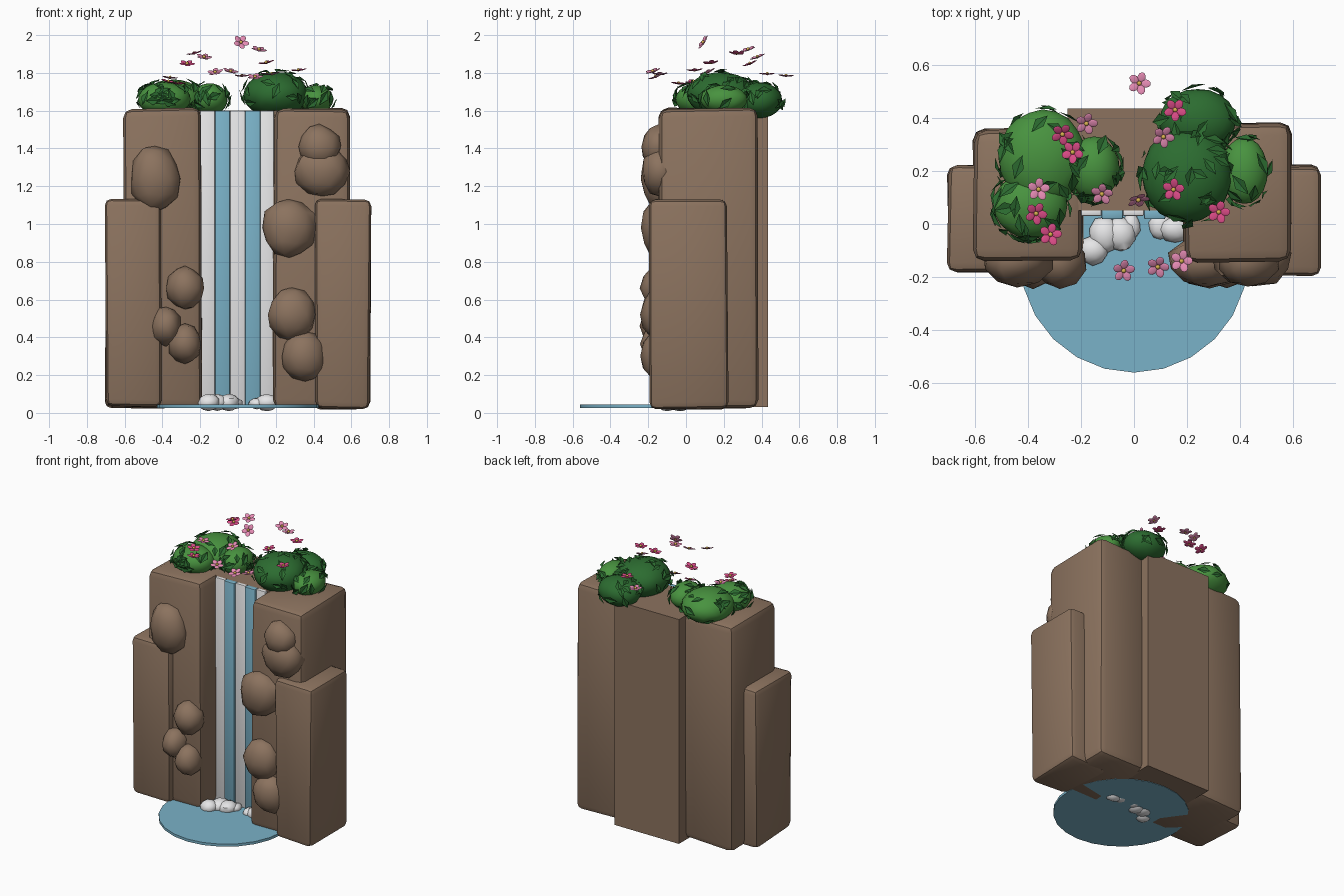
import bpy, bmesh, math, random
from mathutils import Vector, Matrix, Euler

if "Cube" in bpy.data.objects:
    bpy.data.objects.remove(bpy.data.objects["Cube"])

random.seed(7)


def material(name, r, g, b):
    m = bpy.data.materials.new(name)
    m.diffuse_color = (r, g, b, 1)
    m.use_nodes = True
    m.node_tree.nodes["Principled BSDF"].inputs["Base Color"].default_value = m.diffuse_color
    return m


ROCK = material("rock brown", 0.262, 0.171, 0.114)
BLUE = material("water blue", 0.195, 0.445, 0.578)
WHITE = material("foam white", 0.80, 0.80, 0.81)
LIGHT = material("light green", 0.065, 0.29, 0.05)
DARK = material("dark green", 0.025, 0.15, 0.03)
PALE = material("pale pink", 0.79, 0.26, 0.46)
HOT = material("hot pink", 0.70, 0.07, 0.24)
GOLD = material("pollen gold", 0.70, 0.45, 0.08)


def finish(name, bm, mats, angle=35):
    bmesh.ops.recalc_face_normals(bm, faces=bm.faces)
    me = bpy.data.meshes.new(name)
    bm.to_mesh(me)
    bm.free()
    for m in mats:
        me.materials.append(m)
    for p in me.polygons:
        p.use_smooth = True
    me.set_sharp_from_angle(angle=math.radians(angle))
    ob = bpy.data.objects.new(name, me)
    bpy.context.collection.objects.link(ob)
    return ob


def block(name, lo, hi, mat, bevel=0.0, jitter=0.0):
    """Box between two corners, slightly crooked, with rounded edges."""
    bm = bmesh.new()
    bmesh.ops.create_cube(bm, size=1)
    lo, hi = Vector(lo), Vector(hi)
    for v in bm.verts:
        v.co = Vector(lo[i] + (v.co[i] + 0.5) * (hi[i] - lo[i]) for i in range(3))
        v.co += Vector(random.uniform(-jitter, jitter) for _ in range(3))
    if bevel:
        bmesh.ops.bevel(bm, geom=bm.edges[:], offset=bevel, segments=2,
                        profile=0.5, affect='EDGES')
    finish(name, bm, [mat])


def lump(name, centre, radii, mat, detail=2, jitter=0.06, angle=40):
    """Uneven ellipsoid for boulders, foam and bushes."""
    bm = bmesh.new()
    bmesh.ops.create_icosphere(bm, subdivisions=detail, radius=1)
    for v in bm.verts:
        s = 1 + random.uniform(-jitter, jitter)
        v.co = Vector(centre[i] + v.co[i] * s * radii[i] for i in range(3))
    finish(name, bm, [mat], angle)


# Cliff: tall pillars, lower side pillars and the back wall
block("left_pillar", (-0.60, -0.14, 0.03), (-0.19, 0.36, 1.61), ROCK, 0.045, 0.01)
block("right_pillar", (0.19, -0.14, 0.03), (0.59, 0.38, 1.61), ROCK, 0.045, 0.01)
block("left_side_pillar", (-0.70, -0.18, 0.03), (-0.41, 0.22, 1.13), ROCK, 0.035, 0.008)
block("right_side_pillar", (0.41, -0.19, 0.02), (0.70, 0.22, 1.13), ROCK, 0.035, 0.008)
block("back_wall", (-0.25, 0.05, 0.03), (0.25, 0.435, 1.60), ROCK)

# Boulders on the cliff front: x, z, half width, half height
boulders = [(-0.44, 1.24, 0.135, 0.18), (-0.28, 0.66, 0.10, 0.115),
            (-0.38, 0.46, 0.082, 0.105), (-0.28, 0.365, 0.09, 0.105),
            (0.43, 1.41, 0.115, 0.115), (0.445, 1.28, 0.15, 0.14),
            (0.27, 0.98, 0.145, 0.16), (0.285, 0.52, 0.13, 0.145),
            (0.35, 0.30, 0.12, 0.135)]
for i, (x, z, rx, rz) in enumerate(boulders):
    lump(f"boulder_{i + 1}", (x, -0.14, z), (rx, 0.10, rz), ROCK)

# Waterfall strips, white ones standing slightly prouder
for i, (a, b) in enumerate([(-0.20, -0.122), (-0.122, -0.042), (-0.042, 0.038),
                            (0.038, 0.118), (0.118, 0.19)]):
    white = i % 2 == 0
    block(f"water_strip_{i + 1}", (a, 0.03 if white else 0.018, 0.03),
          (b, 0.056, 1.60), WHITE if white else BLUE, 0.006)

# Pond disc
bm = bmesh.new()
bmesh.ops.create_cone(bm, cap_ends=True, segments=24, radius1=0.43, radius2=0.43,
                      depth=0.018, matrix=Matrix.Translation((0, -0.13, 0.036)))
finish("pond", bm, [BLUE], 20)

# Foam at the foot of the fall
foam = [(-0.155, -0.10, 0.055, 0.06, 0.055, 0.045), (-0.11, -0.04, 0.055, 0.06, 0.07, 0.045),
        (-0.05, -0.04, 0.055, 0.06, 0.065, 0.045), (-0.01, -0.01, 0.05, 0.035, 0.05, 0.03),
        (0.10, -0.01, 0.05, 0.045, 0.05, 0.03), (0.155, -0.02, 0.055, 0.06, 0.05, 0.045)]
for i, f in enumerate(foam):
    lump(f"foam_{i + 1}", f[:3], f[3:], WHITE)


def leaves(name, centre, radii, count, mat):
    """Folded diamond leaves lying over the upper part of a bush."""
    bm = bmesh.new()
    for _ in range(count):
        z = random.uniform(-0.35, 1)
        a = random.uniform(0, math.tau)
        r = math.sqrt(1 - z * z)
        d = Vector((r * math.cos(a), r * math.sin(a), z))
        p = Vector(centre[i] + d[i] * radii[i] * 1.02 for i in range(3))
        n = Vector(d[i] / radii[i] for i in range(3)).normalized()
        t = n.orthogonal().normalized()
        t.rotate(Matrix.Rotation(random.uniform(0, math.tau), 3, n))
        s = n.cross(t)
        size = random.uniform(0.035, 0.05)
        tip = bm.verts.new(p + t * size + n * 0.012)
        end = bm.verts.new(p - t * size - n * 0.004)
        left = bm.verts.new(p + s * size * 0.5 + n * 0.012)
        right = bm.verts.new(p - s * size * 0.5 + n * 0.012)
        bm.faces.new((end, right, tip))
        bm.faces.new((end, tip, left))
    finish(name, bm, [mat], 10)


# Bushes: centre, radii, colour, leaf count
bushes = [((-0.345, 0.25, 1.66), (0.165, 0.18, 0.105), LIGHT, 32),
          ((-0.39, 0.07, 1.66), (0.14, 0.125, 0.09), LIGHT, 24),
          ((-0.15, 0.21, 1.66), (0.095, 0.12, 0.085), LIGHT, 18),
          ((0.20, 0.185, 1.685), (0.17, 0.18, 0.12), DARK, 36),
          ((0.24, 0.39, 1.655), (0.145, 0.12, 0.095), DARK, 26),
          ((0.415, 0.20, 1.66), (0.09, 0.125, 0.075), LIGHT, 18)]
for i, (c, r, m, n) in enumerate(bushes):
    lump(f"bush_{i + 1}", c, r, m, 3, 0.015, 60)
    leaves(f"bush_leaves_{i + 1}", c, r, n, DARK)


def flower(name, centre, mat, radius=0.043):
    """Five cupped round petals with a gold middle."""
    bm = bmesh.new()
    for k in range(5):
        m = (Matrix.Rotation(math.tau * k / 5, 4, 'Z')
             @ Matrix.Rotation(-0.2, 4, 'Y')
             @ Matrix.Translation((radius * 0.58, 0, 0))
             @ Matrix.Diagonal((radius * 0.45, radius * 0.36, 0.003, 1)))
        bmesh.ops.create_uvsphere(bm, u_segments=10, v_segments=6, radius=1, matrix=m)
    petals = set(bm.faces)
    bmesh.ops.create_icosphere(bm, subdivisions=2, radius=0.009,
                               matrix=Matrix.Translation((0, 0, 0.006)))
    for f in bm.faces:
        f.material_index = 0 if f in petals else 1
    ob = finish(name, bm, [mat, GOLD], 60)
    ob.location = centre
    tilt = 1.0 if centre[2] > 1.95 else random.uniform(-0.1, 0.4)
    ob.rotation_euler = Euler((tilt, random.uniform(-0.35, 0.35), random.uniform(-0.3, 0.3)))


# Floating blossoms
blossoms = [(0.02, 0.53, 1.78, PALE), (0.155, 0.43, 1.79, HOT), (-0.18, 0.38, 1.88, PALE),
            (-0.27, 0.34, 1.845, HOT), (-0.23, 0.27, 1.90, HOT), (0.11, 0.33, 1.92, PALE),
            (-0.36, 0.13, 1.77, PALE), (-0.12, 0.115, 1.80, PALE), (0.015, 0.095, 1.96, PALE),
            (0.15, 0.13, 1.85, HOT), (0.32, 0.045, 1.81, HOT), (-0.37, 0.04, 1.75, HOT),
            (-0.315, -0.04, 1.74, HOT), (-0.04, -0.175, 1.805, PALE),
            (0.09, -0.16, 1.775, PALE), (0.18, -0.14, 1.79, PALE)]
for i, (x, y, z, m) in enumerate(blossoms):
    flower(f"blossom_{i + 1}", (x, y, z), m)
